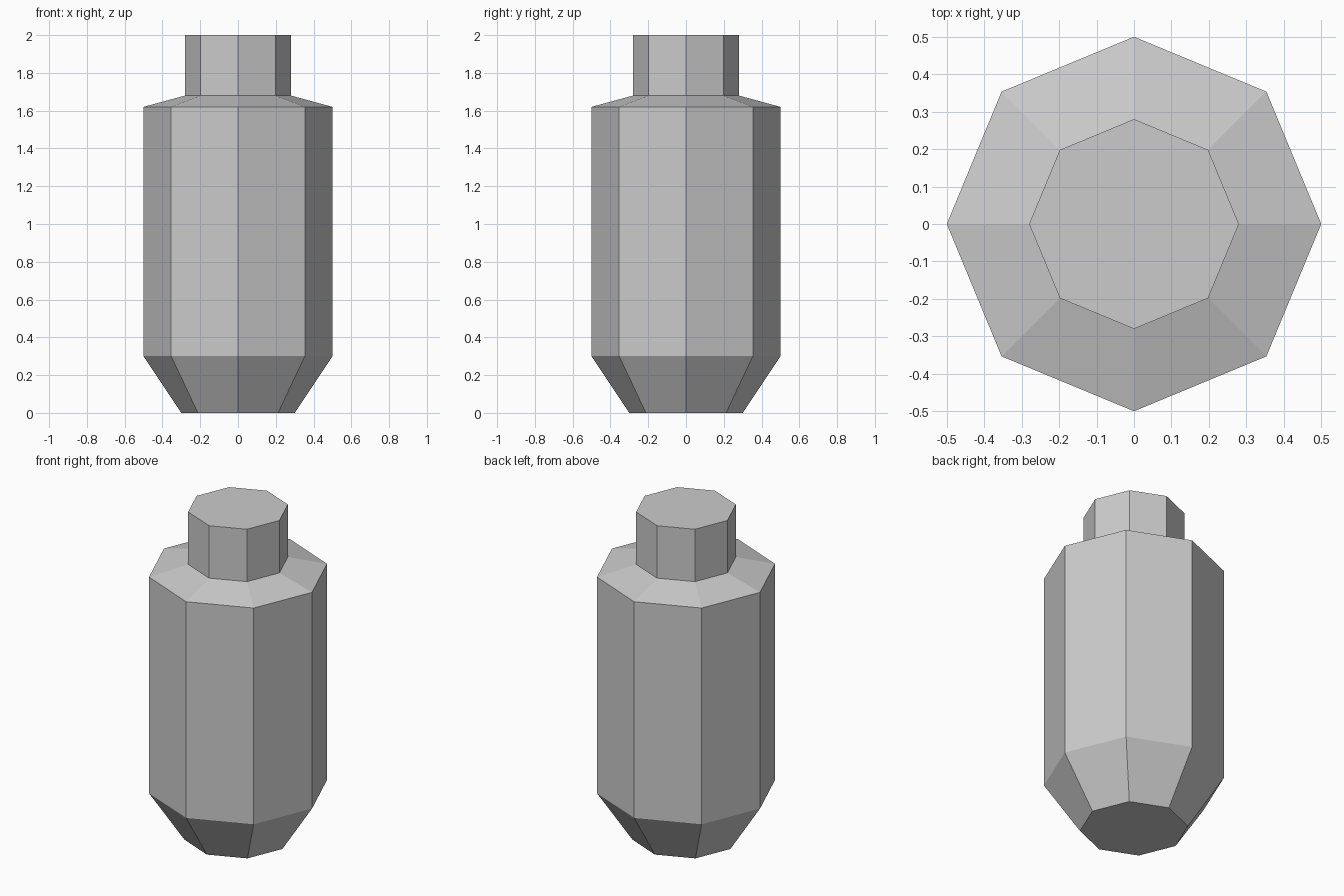
import bpy
import bmesh
from math import cos, sin, tau

SIDES = 8

cube = bpy.data.objects.get("Cube")
if cube:
    bpy.data.objects.remove(cube, do_unlink=True)

# Single plain grey for the whole bottle
grey = bpy.data.materials.new("plain_grey")
grey.use_nodes = True
color = (0.6, 0.6, 0.6, 1.0)
grey.diffuse_color = color
grey.node_tree.nodes["Principled BSDF"].inputs["Base Color"].default_value = color


def lathe(name, profile):
    """Sweep (radius, height) points into a closed, faceted solid."""
    bm = bmesh.new()
    rings = [
        [bm.verts.new((r * cos(tau * i / SIDES), r * sin(tau * i / SIDES), z))
         for i in range(SIDES)]
        for r, z in profile
    ]
    for low, high in zip(rings, rings[1:]):
        for i in range(SIDES):
            j = (i + 1) % SIDES
            bm.faces.new((low[i], low[j], high[j], high[i]))
    bm.faces.new(rings[0][::-1])
    bm.faces.new(rings[-1])
    mesh = bpy.data.meshes.new(name)
    bm.to_mesh(mesh)
    bm.free()
    mesh.materials.append(grey)
    obj = bpy.data.objects.new(name, mesh)
    bpy.context.collection.objects.link(obj)
    return obj


# Tapered base, straight body, sloped shoulder and neck
lathe("bottle", [(0.3, 0), (0.5, 0.3), (0.5, 1.62), (0.28, 1.68), (0.28, 2)])
